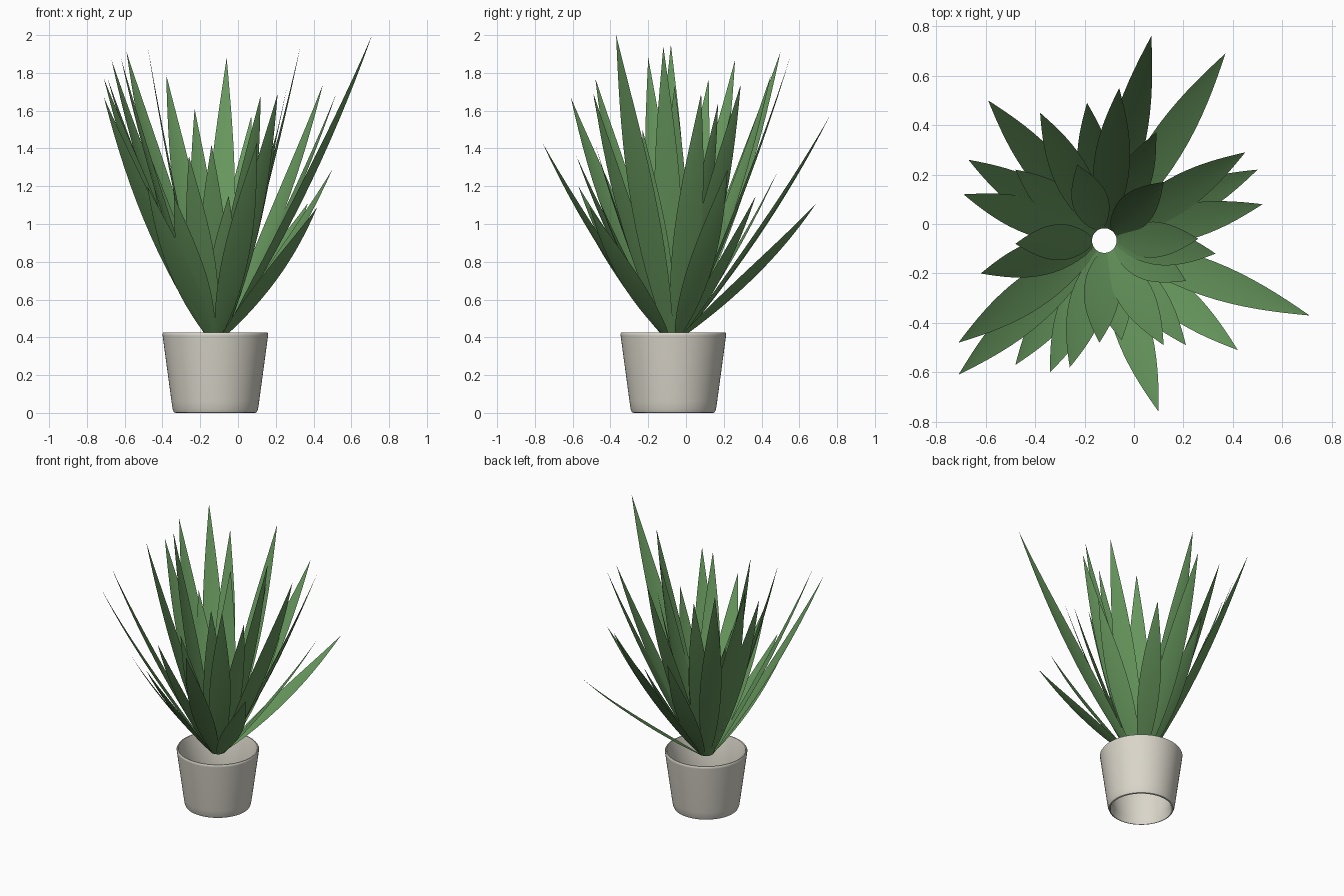
import bpy
import bmesh
import math
from mathutils import Vector

cube = bpy.data.objects.get("Cube")
if cube:
    bpy.data.objects.remove(cube, do_unlink=True)

POT_CENTRE = Vector((-0.12, -0.067, 0.0))
LEAF_ROWS = 14
LEAF_HALF_WIDTH = 0.07
LEAF_BASE_RADIUS = 0.05
LEAF_BASE_HEIGHT = 0.40


def make_material(name, colour):
    material = bpy.data.materials.new(name)
    material.use_nodes = True
    material.diffuse_color = colour
    shader = material.node_tree.nodes["Principled BSDF"]
    shader.inputs["Base Color"].default_value = colour
    shader.inputs["Roughness"].default_value = 0.7
    return material


def make_object(name, bm, material, smooth_angle):
    mesh = bpy.data.meshes.new(name)
    bm.to_mesh(mesh)
    bm.free()
    mesh.materials.append(material)
    obj = bpy.data.objects.new(name, mesh)
    bpy.context.collection.objects.link(obj)
    bpy.ops.object.select_all(action="DESELECT")
    bpy.context.view_layer.objects.active = obj
    obj.select_set(True)
    bpy.ops.object.shade_smooth_by_angle(angle=math.radians(smooth_angle))
    return obj


def make_pot(material):
    # Closed wall section turned round the pot axis, open at both ends
    section = [
        (0.20, 0.05), (0.21, 0.0), (0.219, 0.003), (0.226, 0.02),
        (0.232, 0.06), (0.279, 0.408), (0.28, 0.418), (0.275, 0.426),
        (0.268, 0.426), (0.264, 0.415),
    ]
    bm = bmesh.new()
    ring = [bm.verts.new(POT_CENTRE + Vector((r, 0, z))) for r, z in section]
    edges = [bm.edges.new((a, b)) for a, b in zip(ring, ring[1:] + ring[:1])]
    bmesh.ops.spin(bm, geom=ring + edges, cent=POT_CENTRE, axis=(0, 0, 1),
                   angle=math.tau, steps=64, use_merge=True)
    bmesh.ops.remove_doubles(bm, verts=bm.verts, dist=0.0001)
    bmesh.ops.recalc_face_normals(bm, faces=bm.faces)
    return make_object("pot", bm, material, 40)


def make_leaf(name, tip, material):
    # Pointed blade, rising more steeply towards its tip, folded at the midrib
    reach = Vector((tip.x - POT_CENTRE.x, tip.y - POT_CENTRE.y, 0))
    outward = reach.normalized()
    side = Vector((-outward.y, outward.x, 0))
    span = reach.length - LEAF_BASE_RADIUS
    rise = tip.z - LEAF_BASE_HEIGHT
    inward = Vector((-outward.x * rise, -outward.y * rise, span)).normalized()

    bm = bmesh.new()
    rows = []
    for i in range(LEAF_ROWS):
        t = i / LEAF_ROWS
        distance = LEAF_BASE_RADIUS + span * t * (1.22 - 0.22 * t)
        centre = POT_CENTRE + outward * distance
        centre.z = LEAF_BASE_HEIGHT + rise * t
        width = math.sin(math.pi * t ** 0.8) + 0.2 * (1 - t) ** 3
        half = side * LEAF_HALF_WIDTH * width
        lift = inward * 0.008 * width
        rows.append([bm.verts.new(p) for p in
                     (centre - half + lift, centre, centre + half + lift)])
    point = bm.verts.new(tip)
    for low, high in zip(rows, rows[1:]):
        for k in range(2):
            bm.faces.new((low[k + 1], low[k], high[k], high[k + 1]))
    for k in range(2):
        bm.faces.new((rows[-1][k + 1], rows[-1][k], point))
    return make_object(name, bm, material, 60)


pot_material = make_material("warm white ceramic", (0.70, 0.67, 0.59, 1))
leaf_material = make_material("leaf green", (0.135, 0.31, 0.11, 1))

make_pot(pot_material)

# Leaf tips, going round the plant, in hundredths of a unit
leaf_tips = [
    (7, 76, 157), (37, 69, 111), (45, 29, 174), (50, 22, 129),
    (52, 8, 169), (26, -6, 173), (33, -12, 194), (21, -23, 150),
    (71, -37, 200), (42, -51, 109), (21, -49, 169), (12, -49, 168),
    (10, -76, 143), (-5, -47, 115), (-14, -48, 142), (-26, -58, 136),
    (-34, -60, 115), (-48, -57, 120), (-71, -61, 167), (-71, -48, 177),
    (-62, -20, 188), (-48, -8, 195), (-69, 12, 177), (-67, 26, 187),
    (-48, 22, 140), (-59, 50, 191), (-38, 45, 179), (-23, 24, 161),
    (-19, 49, 129), (-6, 55, 188), (9, 37, 115), (12, 17, 164),
]
for number, tip in enumerate(leaf_tips, 1):
    make_leaf(f"leaf_{number}", Vector(tip) / 100, leaf_material)
